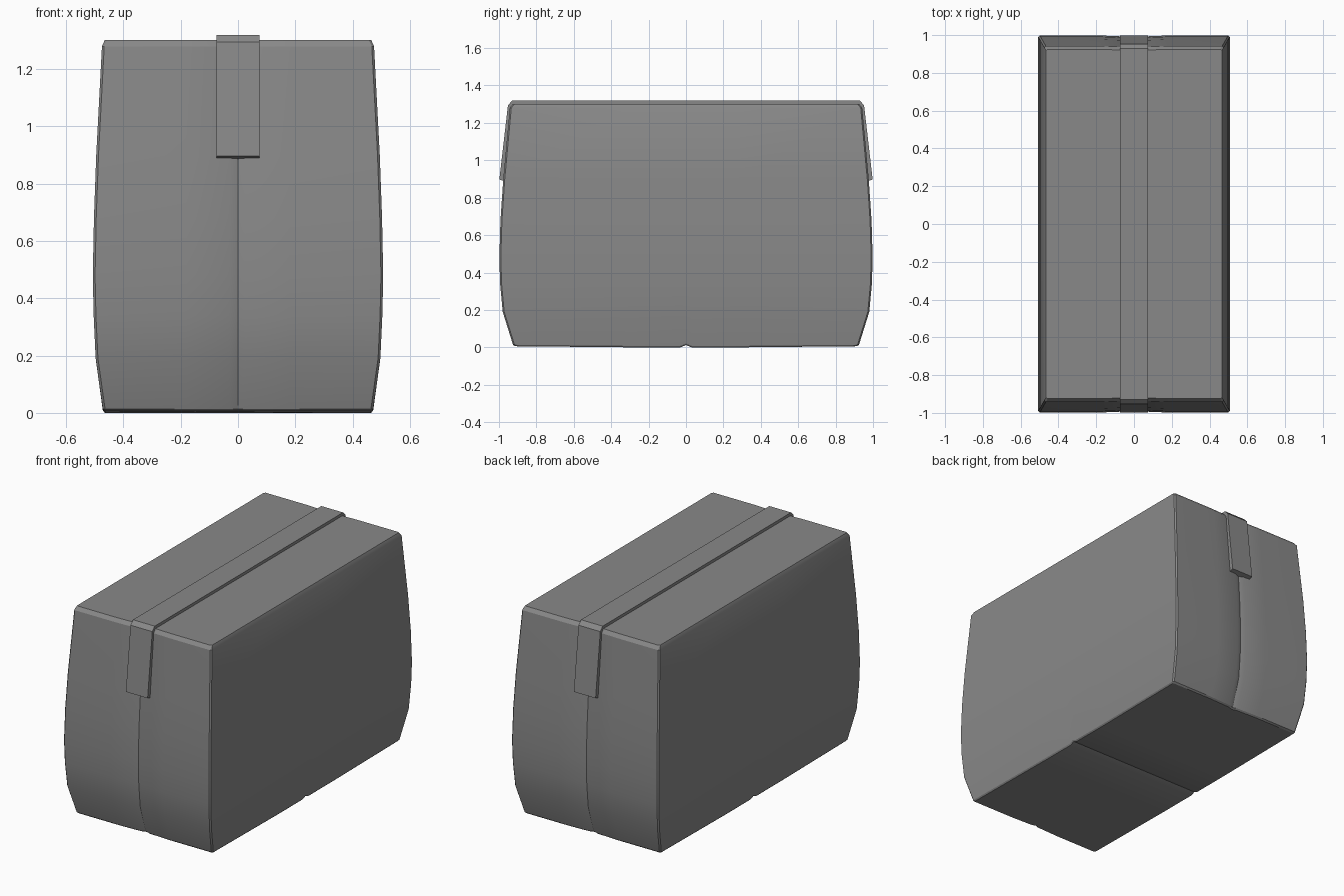
import bpy, bmesh, math

cube = bpy.data.objects.get("Cube")
if cube:
    bpy.data.objects.remove(cube, do_unlink=True)

grey = bpy.data.materials.new("plain grey")
grey.use_nodes = True
COLOUR = (0.25, 0.25, 0.25, 1)
grey.diffuse_color = COLOUR
grey.node_tree.nodes["Principled BSDF"].inputs["Base Color"].default_value = COLOUR


def finish(bm, name, smooth=30):
    """Turn a bmesh into a shaded object."""
    bmesh.ops.recalc_face_normals(bm, faces=bm.faces)
    mesh = bpy.data.meshes.new(name)
    bm.to_mesh(mesh)
    bm.free()
    mesh.materials.append(grey)
    obj = bpy.data.objects.new(name, mesh)
    bpy.context.collection.objects.link(obj)
    bpy.ops.object.select_all(action="DESELECT")
    obj.select_set(True)
    bpy.context.view_layer.objects.active = obj
    bpy.ops.object.shade_smooth_by_angle(angle=math.radians(smooth))
    return obj


# Bulging body: stacked rings of (height, half width, half depth)
LEVELS = [(0.006, 0.465, 0.915), (0.014, 0.472, 0.925), (0.19, 0.497, 0.98),
          (0.34, 0.504, 0.994), (0.48, 0.507, 0.998), (0.68, 0.503, 0.992),
          (0.9, 0.495, 0.977), (1.28, 0.475, 0.942), (1.302, 0.465, 0.925)]
CHAMFER = 0.008


def ring_points(hx, hy):
    """Outline with chamfered corners and a seam dip at the ends."""
    quarter = [(hx, 0.03), (hx, 0.28), (hx, hy - CHAMFER), (hx - CHAMFER, hy),
               (0.18, hy), (0.03, hy - 0.006)]
    right_back = [(hx, 0)] + quarter + [(0, hy - 0.016)]
    left_back = [(-x, y) for x, y in reversed(quarter)]
    half = right_back + left_back
    return half + [(-x, -y) for x, y in half]


bm = bmesh.new()
rings = []
for i, (z, hx, hy) in enumerate(LEVELS):
    ring = []
    for x, y in ring_points(hx, hy):
        h = z
        if i < 2:                       # underside sags, with a cross seam
            if abs(y) < 0.01:
                h += 0.006
            elif abs(y) < 0.3:
                h -= 0.006
        ring.append(bm.verts.new((x, y, h)))
    rings.append(ring)
count = len(rings[0])
for low, high in zip(rings, rings[1:]):
    for k in range(count):
        n = (k + 1) % count
        bm.faces.new((low[k], low[n], high[n], high[k]))
bm.faces.new(rings[-1])

# Underside: strips across the width, then the two ends
base = rings[0]
half = count // 2
for k in (-3, -2, -1, 0, 1, 2):
    if k in (-3, 2):
        continue
    bm.faces.new((base[k], base[k + 1], base[half - k - 1], base[half - k]))
bm.faces.new(base[2:half - 1])
bm.faces.new(base[half + 2:count - 1])
finish(bm, "box_body")

# Closing strip folded over the top and down both ends
side = [(0.998, 0.897), (0.952, 1.295), (0.928, 1.32)]
inner = [(0.91, 1.29), (0.93, 1.27), (0.955, 0.885)]
outline = side + [(-y, z) for y, z in reversed(side)]
outline += [(-y, z) for y, z in reversed(inner)] + inner
bm = bmesh.new()
n = len(outline)
walls = [[bm.verts.new((x, y, z)) for y, z in outline] for x in (-0.075, 0.075)]
for k in range(n):
    j = (k + 1) % n
    bm.faces.new((walls[0][k], walls[0][j], walls[1][j], walls[1][k]))
a = len(side)
for wall in walls:
    for k in range(n // 2 - 1):
        bm.faces.new((wall[k], wall[k + 1], wall[n - k - 2], wall[n - k - 1]))
finish(bm, "closing_strip", 15)
